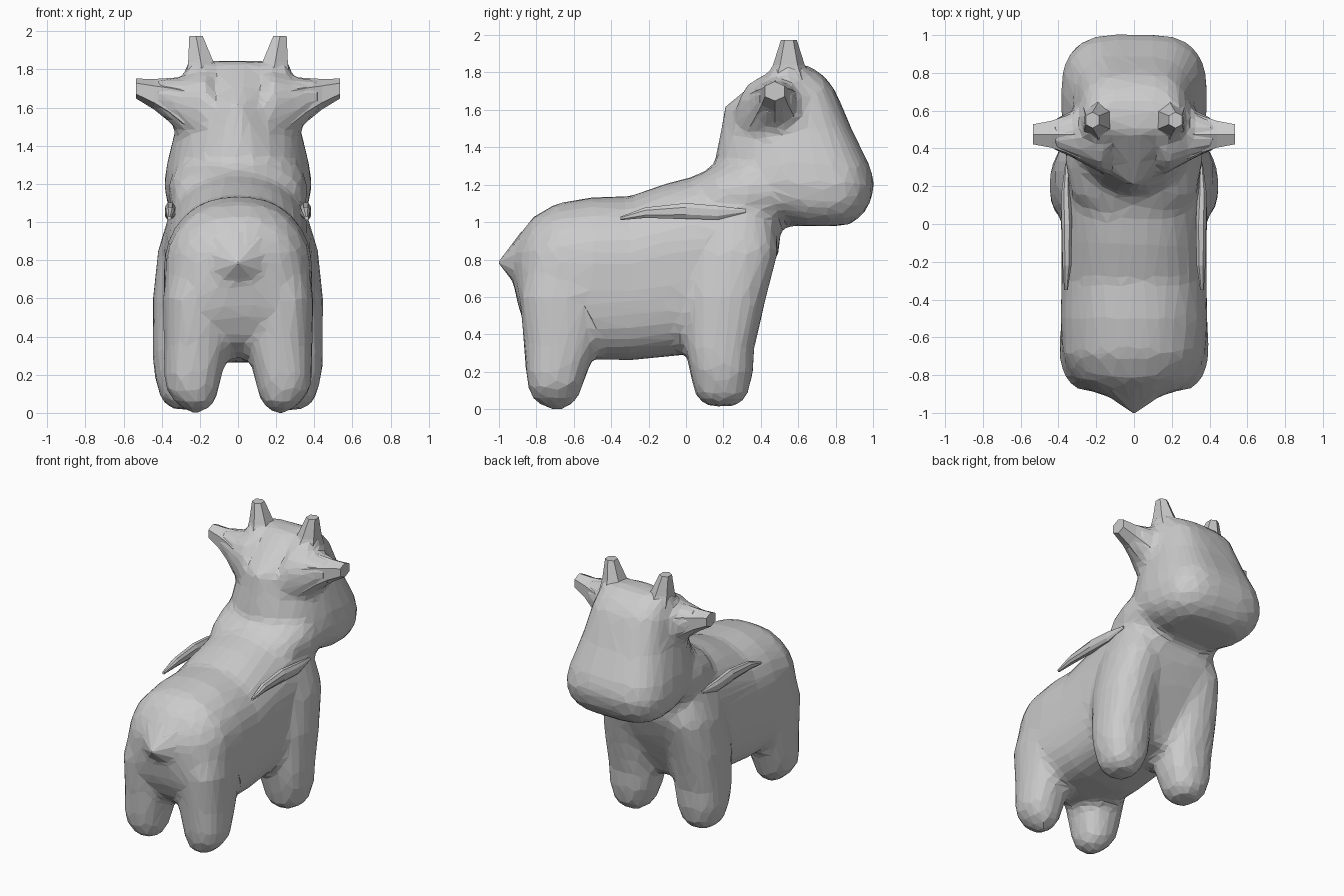
import bpy, bmesh
from math import sin, cos, pi

if "Cube" in bpy.data.objects:
    bpy.data.objects.remove(bpy.data.objects["Cube"])


def spow(v, e):
    return (1 if v >= 0 else -1) * abs(v) ** (2 / e)


def loft(bm, axis, rings, n=28, mirror=1):
    """Ring: (t, u, ru, v0, vm, v1, e0, e1) = egg section across the axis; e0/e1 square the low/high side."""
    loops = []
    for t, u, ru, v0, vm, v1, e0, e1 in rings:
        loop = []
        for i in range(n):
            a = 2 * pi * (i + 0.5) / n
            e = e1 if sin(a) > 0 else e0
            r = v1 - vm if sin(a) > 0 else vm - v0
            p, q = u + ru * spow(cos(a), e), vm + r * spow(sin(a), e)
            co = {'x': (t, p, q), 'y': (p, t, q), 'z': (p, q, t)}[axis]
            loop.append(bm.verts.new((co[0] * mirror, co[1], co[2])))
        loops.append(loop)
    faces = [bm.faces.new(loops[0]), bm.faces.new(loops[-1][::-1])]
    for a, b in zip(loops, loops[1:]):
        for i in range(n):
            j = (i + 1) % n
            faces.append(bm.faces.new((a[i], b[i], b[j], a[j])))
    bmesh.ops.recalc_face_normals(bm, faces=faces)


def oval(t, u, v, ru, rv, e=2.3):
    return (t, u, ru, v - rv, v, v + rv, e, e)


def finish(bm, name):
    me = bpy.data.meshes.new(name)
    bm.to_mesh(me)
    bm.free()
    ob = bpy.data.objects.new(name, me)
    bpy.context.collection.objects.link(ob)
    return ob


# Body, head and legs as one sculpted skin
bm = bmesh.new()
torso = [(-.92, .66, .84, .10), (-.89, .52, .92, .22), (-.82, .38, 1.02, .32), (-.70, .29, 1.10, .38),
         (-.50, .265, 1.135, .39), (-.30, .26, 1.14, .385), (-.10, .28, 1.21, .385), (.10, .30, 1.26, .39),
         (.25, .33, 1.27, .39), (.35, .52, 1.25, .37), (.43, .68, 1.17, .31), (.50, .85, 1.08, .22)]
loft(bm, 'y', [(y, 0, w, b, b + (t - b) * .55, t, 3.4, 2.2) for y, b, t, w in torso])

head = [(.98, .52, .70, .86, .24, 2), (1.03, .40, .70, .94, .33, 2), (1.10, .24, .68, .985, .375, 2),
        (1.20, .15, .64, 1.01, .39, 2), (1.30, .15, .60, .985, .375, 1.9), (1.40, .165, .57, .935, .35, 1.8),
        (1.50, .185, .55, .885, .325, 1.6), (1.62, .20, .54, .835, .30, 1.35), (1.72, .33, .55, .79, .28, 1.5),
        (1.79, .42, .56, .73, .24, 1.8), (1.845, .49, .57, .64, .17, 2)]
loft(bm, 'z', [(z, 0, w, b, m, f, e, 3.2) for z, b, m, f, w, e in head])
# Neck swelling that blends head into shoulders
loft(bm, 'y', [oval(.02, 0, 1.1, .2, .13), oval(.15, 0, 1.13, .33, .17), oval(.32, 0, 1.16, .365, .22),
               oval(.5, 0, 1.17, .36, .2)])

hind = [(.0, .22, -.69, .04, .05), (.05, .225, -.70, .10, .12), (.12, .24, -.70, .14, .145),
        (.22, .235, -.69, .155, .17), (.32, .22, -.67, .17, .195), (.60, .22, -.65, .175, .24), (.85, .2, -.6, .16, .24)]
fore = [(.015, .27, .19, .07, .08), (.07, .275, .19, .13, .14), (.2, .27, .19, .172, .17),
        (.32, .265, .18, .182, .185), (.60, .265, .21, .182, .22), (.85, .24, .26, .18, .235), (1.05, .22, .26, .14, .2)]
# Flared ear with blunt tip, short tapered horn
ear = [oval(.16, .47, 1.58, .21, .22), oval(.28, .475, 1.6, .15, .16), oval(.36, .475, 1.64, .11, .115),
       oval(.44, .475, 1.67, .08, .08), oval(.535, .475, 1.70, .06, .052)]
horn = [oval(1.68, .16, .55, .14, .17), oval(1.76, .18, .55, .1, .13), oval(1.84, .195, .55, .075, .085),
        oval(1.975, .22, .55, .04, .042)]
tail = [oval(-.80, 0, .77, .29, .28), oval(-.88, 0, .78, .19, .17), oval(-.94, 0, .785, .10, .085),
        oval(-1, 0, .785, .006, .006)]
for s in (1, -1):
    for leg in (hind, fore):
        loft(bm, 'z', [oval(*r, 2.4) for r in leg], mirror=s)
    # Broad roots so ears and horns grow out of the head
    loft(bm, 'x', ear[:4], 20, s)
    loft(bm, 'z', horn[:3], 20, s)
loft(bm, 'y', tail[:3], 20)
skin = finish(bm, "skin")
m = skin.modifiers.new("fuse", 'REMESH')
m.mode, m.voxel_size = 'VOXEL', .03
m = skin.modifiers.new("soften", 'SMOOTH')
m.factor, m.iterations = .5, 8
m = skin.modifiers.new("facet", 'DECIMATE')
m.ratio = .11
mesh = bpy.data.meshes.new_from_object(skin.evaluated_get(bpy.context.evaluated_depsgraph_get()))
mesh.shade_flat()
body = bpy.data.objects.new("body_and_head", mesh)
bpy.context.collection.objects.link(body)
bpy.data.objects.remove(skin)

# Pointed tail tip
bm = bmesh.new()
loft(bm, 'y', tail[1:], 10)
finish(bm, "tail")

for s, side in ((1, "right"), (-1, "left")):
    bm = bmesh.new()
    loft(bm, 'x', ear[1:], 6, s)
    finish(bm, "ear_" + side)
    bm = bmesh.new()
    loft(bm, 'z', horn[1:], 6, s)
    finish(bm, "horn_" + side)
    # Fold of skin along the shoulder
    bm = bmesh.new()
    loft(bm, 'y', [oval(-.35, .36, 1.02, .01, .01), oval(-.22, .355, 1.05, .025, .03),
                   oval(0, .355, 1.06, .03, .045), oval(.17, .36, 1.05, .025, .04),
                   oval(.32, .355, 1.06, .01, .01)], 8, s)
    finish(bm, "shoulder_fold_" + side)
